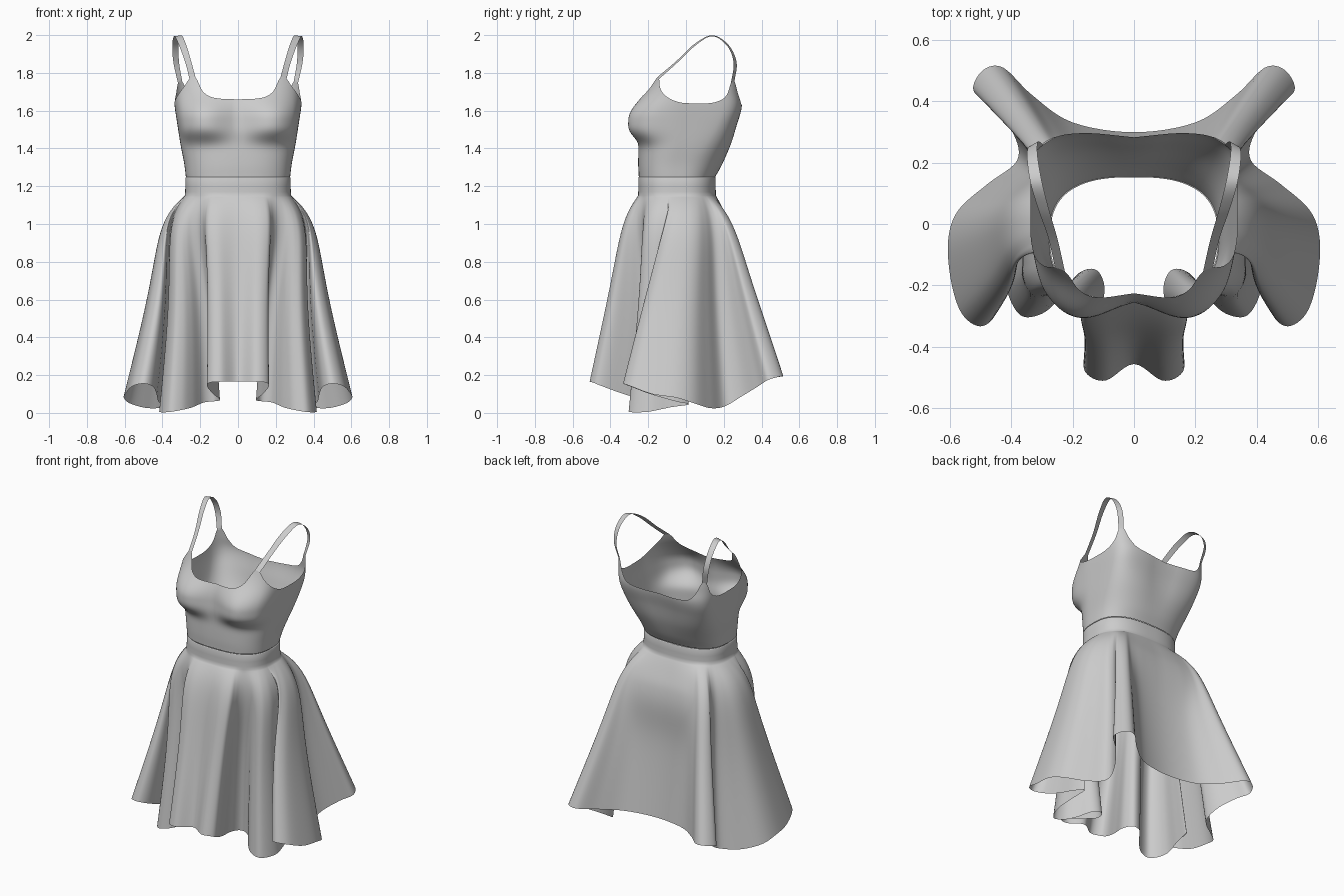
import bpy
from math import sin, cos, exp, radians
from mathutils import Vector

if "Cube" in bpy.data.objects:
    bpy.data.objects.remove(bpy.data.objects["Cube"])


def spline(pts, n, first=None, last=None):
    """Catmull-Rom curve through points of any dimension."""
    p = [Vector(q) for q in pts]
    p = [Vector(first) if first else 2 * p[0] - p[1]] + p + [Vector(last) if last else 2 * p[-1] - p[-2]]
    out = []
    for i in range(1, len(p) - 2):
        a, b, c, d = p[i - 1:i + 3]
        for k in range(n):
            t = k / n
            out.append(0.5 * (2 * b + (c - a) * t + (2 * a - 5 * b + 4 * c - d) * t * t
                              + (3 * b - a - 3 * c + d) * t ** 3))
    return out + [p[-2]]


def lookup(curve, x):
    """Values of a dense curve at first coordinate x."""
    for a, b in zip(curve, curve[1:]):
        if x <= b[0]:
            return a.lerp(b, max(0, (x - a[0]) / max(b[0] - a[0], 1e-6)))
    return curve[-1]


def sheet(name, rows):
    """Right-hand half of a cloth sheet, rows bottom to top, mirrored on x."""
    w = len(rows[0])
    faces = [(j * w + i, j * w + i + 1, (j + 1) * w + i + 1, (j + 1) * w + i)
             for j in range(len(rows) - 1) for i in range(w - 1)]
    me = bpy.data.meshes.new(name)
    me.from_pydata([tuple(v) for r in rows for v in r], [], faces)
    me.polygons.foreach_set("use_smooth", [True] * len(faces))
    ob = bpy.data.objects.new(name, me)
    bpy.context.collection.objects.link(ob)
    m = ob.modifiers.new("mirror", "MIRROR")
    m.use_clip = True
    m.merge_threshold = 0.002
    return ob


# Torso sections: height, half width, front y, back y
TORSO = spline([(1.25, .276, -.25, .155), (1.32, .285, -.253, .195), (1.42, .304, -.25, .24),
                (1.52, .32, -.238, .27), (1.62, .335, -.228, .297), (1.70, .342, -.205, .29),
                (1.80, .348, -.17, .28)], 8)


def smooth(x):
    x = min(1, max(0, x))
    return x * x * (3 - 2 * x)


def torso(deg, z):
    """Point on the body surface; 0 degrees is the front, 180 the back."""
    _, a, f, b = lookup(TORSO, z)
    s, c = abs(sin(radians(deg))), cos(radians(deg))
    up = smooth((z - 1.25) / .35)
    dz = z - 1.555
    bust = exp(-(abs(dz) / .108) ** 3.5) if dz < 0 else exp(-.5 * (dz / .085) ** 2)
    p = .75 - .1 * bust * smooth(2 * c) - .36 * up * smooth((deg - 70) / 40)
    mid = -.045 + .075 * up
    x = a * s ** p if deg not in (0, 180) else 0
    y = mid - (mid - f) * c ** p if c > 0 else mid + (b - mid) * (-c) ** p
    if c > 0:  # bust
        bump = exp(-.5 * ((x - .19) / .105) ** 2) * bust * smooth(1.6 * c)
        y -= .083 * bump
        x *= 1 + .06 * bump * s
    else:  # spine hollow
        y -= .015 * up * exp(-(x / .09) ** 2)
    return Vector((x, y, z))


# Bodice with neckline and armholes: angle, edge height
EDGE = spline([(0, 1.66), (10, 1.664), (18, 1.675), (26, 1.705), (34, 1.775), (42, 1.768), (50, 1.73),
               (60, 1.695), (72, 1.663), (82, 1.646), (94, 1.638), (104, 1.653), (116, 1.69),
               (126, 1.745), (138, 1.755), (148, 1.69), (160, 1.64), (180, 1.62)], 6)


def edge(deg):
    return torso(deg, lookup(EDGE, deg)[1])


ANGLES = range(0, 181, 2)
sheet("bodice", [[torso(d, 1.25 + (lookup(EDGE, d)[1] - 1.25) * j / 36) for d in ANGLES]
                 for j in range(37)])

# Shoulder straps, joined to the bodice edge
outer = spline([edge(42), (.279, -.045, 1.855), (.312, .05, 1.945), (.338, .14, 1.994),
                (.348, .22, 1.94), (.341, .252, 1.85), edge(126)], 8)
inner = spline([edge(34), (.248, -.052, 1.862), (.276, .045, 1.953), (.3, .14, 1.999),
                (.314, .225, 1.948), (.312, .268, 1.855), edge(138)], 8)
sheet("shoulder_strap", [outer, [(a + b) / 2 for a, b in zip(outer, inner)], inner])


def band(deg, z, grow):
    """Point on the waistband, slightly proud of the bodice."""
    v = torso(deg, 1.25)
    return Vector((v.x * grow, -.045 + (v.y + .045) * grow, z))


# Hem of the skirt, front to back: x, y, z and the waist angle it hangs from
HEM = [(0, -.455, .165, 0), (.09, -.508, .165, 13), (.15, -.49, .16, 20), (.163, -.44, .14, 24),
       (.13, -.33, .1, 28), (.095, -.22, .07, 33), (.12, -.15, .062, 38), (.18, -.16, .055, 44),
       (.24, -.24, .03, 51), (.3, -.292, .015, 57), (.37, -.295, .004, 63), (.415, -.2, .006, 70),
       (.4, -.08, .03, 76), (.39, .015, .045, 80), (.42, -.05, .06, 82), (.43, -.19, .1, 85),
       (.45, -.295, .14, 88), (.5, -.333, .155, 91), (.56, -.29, .14, 95), (.595, -.18, .1, 99),
       (.603, -.05, .08, 105), (.57, .045, .05, 112), (.475, .13, .025, 119), (.38, .205, .035, 125),
       (.39, .29, .085, 130), (.46, .38, .14, 134), (.522, .435, .175, 138), (.49, .5, .193, 142),
       (.425, .508, .193, 147), (.33, .418, .18, 153), (.2, .33, .17, 164), (0, .298, .168, 180)]
flip = lambda q, a: (-q[0], q[1], q[2], a - q[3])
hem = spline(HEM, 6, flip(HEM[1], 0), flip(HEM[-2], 360))


def drape(h, t):
    """Cloth point at fraction t from the waist to hem point h."""
    deg = min(180, max(0, h[3]))
    w = band(deg, 1.15, 1.02)
    out = Vector((w.x, w.y + .045, 0)).normalized()
    u = t / .17
    swell = u ** 1.2 * exp(1.2 * (1 - u)) * (.022 + .033 * sin(radians(deg)))
    # seat fullness at the back panel
    swell += .025 * smooth((deg - 142) / 24) * exp(-((t - .25) / .18) ** 2) * smooth(t * 6)
    g = t ** .83
    return Vector((w.x + (h[0] - w.x) * g + out.x * swell,
                   w.y + (h[1] - w.y) * g + out.y * swell,
                   w.z + (h[2] - w.z) * t))


# Flared skirt running up into its waistband
STEPS = 44
rows = [[drape(h, (1 - j / STEPS) ** 1.3) for h in hem] for j in range(STEPS + 1)]
for z, g in ((1.17, 1.014), (1.2, 1.01), (1.243, 1.01), (1.248, 1.0), (1.246, .985)):
    rows.append([band(min(180, max(0, h[3])), z, g) for h in hem])
sheet("skirt_with_waistband", rows)
